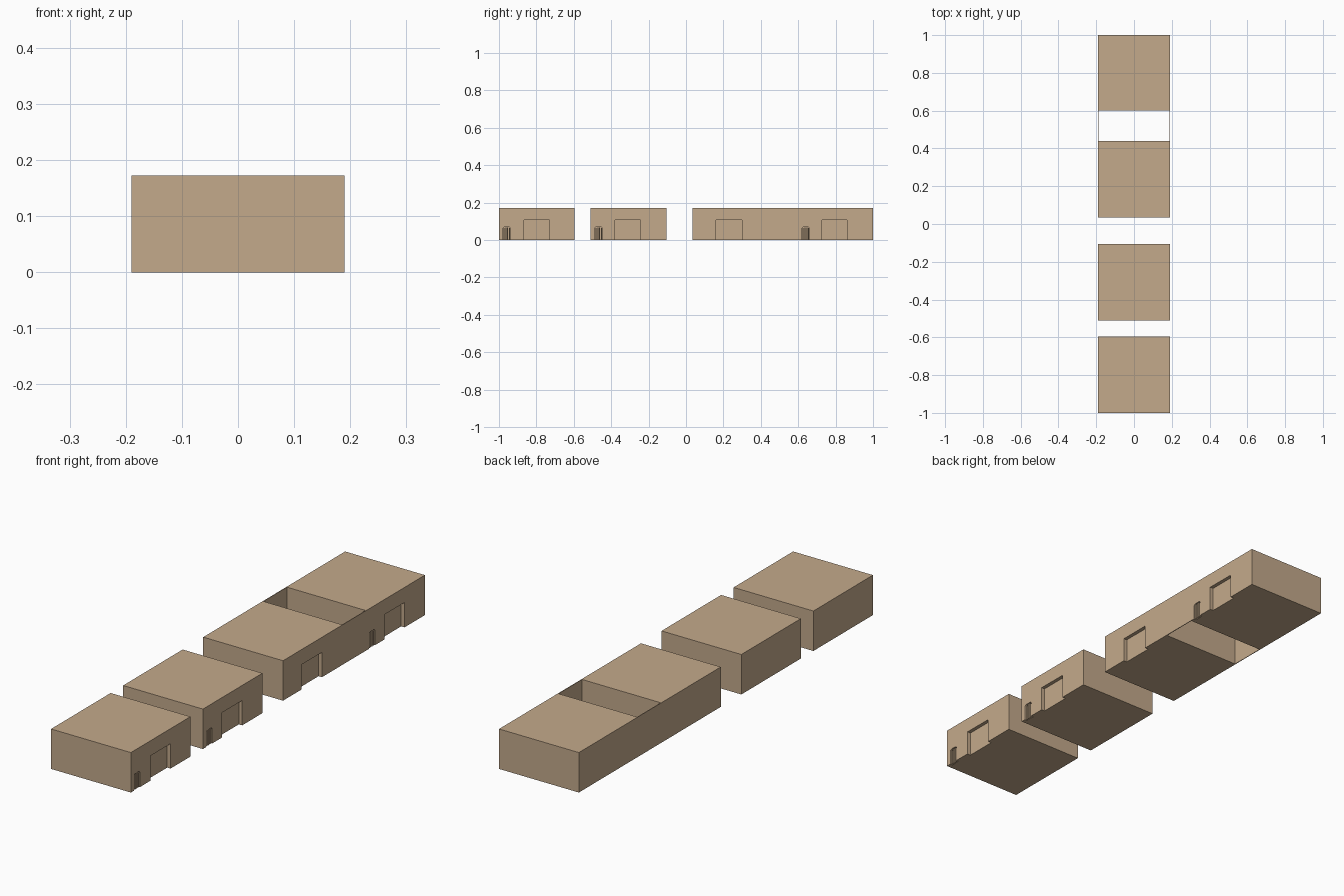
import bpy, bmesh, math

if "Cube" in bpy.data.objects:
    bpy.data.objects.remove(bpy.data.objects["Cube"])

W, H = 0.19, 0.172          # half width and height of every block
DOOR_H, DEPTH = 0.107, 0.016

tan = bpy.data.materials.new("tan wall")
tan.diffuse_color = (0.55, 0.40, 0.26, 1)
tan.use_nodes = True
tan.node_tree.nodes["Principled BSDF"].inputs["Base Color"].default_value = tan.diffuse_color


def finish(name, bm):
    bmesh.ops.recalc_face_normals(bm, faces=bm.faces)
    me = bpy.data.meshes.new(name)
    bm.to_mesh(me)
    bm.free()
    me.materials.append(tan)
    ob = bpy.data.objects.new(name, me)
    bpy.context.collection.objects.link(ob)
    return ob


def prism(name, outline, x0, x1):
    """Extrude a (y, z) outline from x0 to x1."""
    bm = bmesh.new()
    face = bm.faces.new([bm.verts.new((x0, y, z)) for y, z in outline])
    ext = bmesh.ops.extrude_face_region(bm, geom=[face])
    for v in ext["geom"]:
        if isinstance(v, bmesh.types.BMVert):
            v.co.x = x1
    return finish(name, bm)


def rect(y0, y1, z0, z1):
    return [(y0, z0), (y1, z0), (y1, z1), (y0, z1)]


def rounded_top(y0, y1, z0, z1, r=0.01, n=4):
    pts = [(y0, z0), (y1, z0)]
    for cy, start in ((y1 - r, 0), (y0 + r, 90)):
        for i in range(n + 1):
            a = math.radians(start + 90 * i / n)
            pts.append((cy + r * math.cos(a), z1 - r + r * math.sin(a)))
    return pts


def carve(ob, cutter):
    mod = ob.modifiers.new("recess", "BOOLEAN")
    mod.operation, mod.solver, mod.object = "DIFFERENCE", "EXACT", cutter
    bpy.context.view_layer.objects.active = ob
    bpy.ops.object.modifier_apply(modifier=mod.name)
    bpy.data.objects.remove(cutter)


# block span, wide gate span, start of small door (None if absent)
blocks = [
    (-1.0, -0.595, -0.866, -0.730, -0.979),
    (-0.51, -0.105, -0.380, -0.243, -0.488),
    (0.035, 0.44, 0.160, 0.300, None),
    (0.60, 1.0, 0.726, 0.861, 0.620),
]

for i, (y0, y1, g0, g1, d) in enumerate(blocks, 1):
    block = prism(f"garage_block_{i}", rect(y0, y1, 0, H), -W, W)
    # recessed wide gate
    carve(block, prism("gate_cutter", rect(g0, g1, -0.02, DOOR_H), W - DEPTH, W + 0.05))
    if d is not None:
        # small round-cornered doorway filled with upright slats
        carve(block, prism("door_cutter", rounded_top(d, d + 0.041, -0.02, 0.07),
                           W - 0.012, W + 0.05))
        for k in range(4):
            s = d + 0.004 + k * 0.0095
            top = 0.064 if k in (0, 3) else 0.068
            prism(f"door_slat_{i}_{k + 1}", rect(s, s + 0.0055, 0, top),
                  W - 0.0125, W - 0.003)

# thin walls closing the open yard between the last two blocks
for side, name in ((-1, "left"), (1, "right")):
    prism(f"yard_wall_{name}", rect(0.44, 0.60, 0, H), side * (W - 0.003), side * W)
